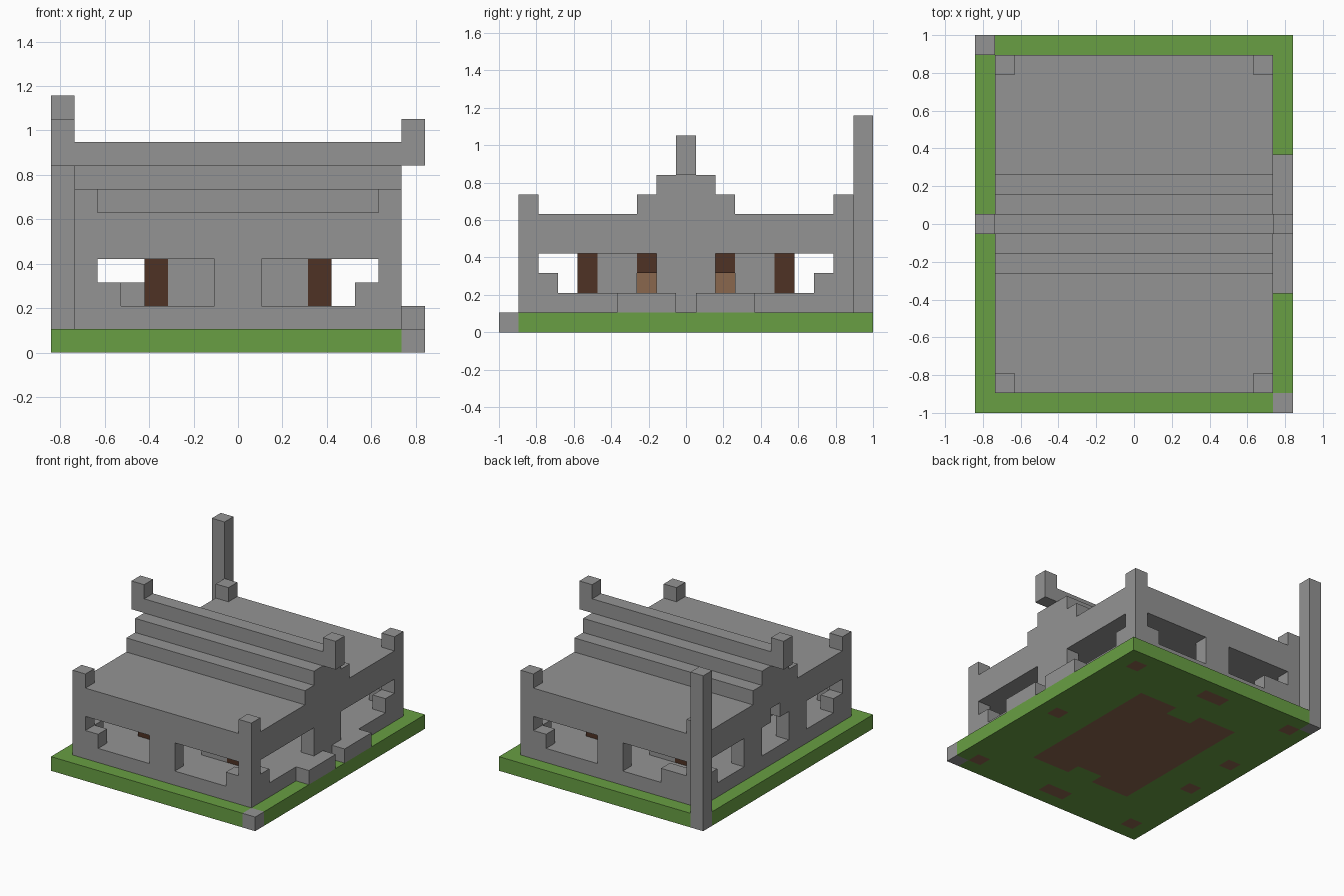
import bpy
import bmesh
from mathutils import Matrix, Vector

U = 2 / 19  # one block

if "Cube" in bpy.data.objects:
    bpy.data.objects.remove(bpy.data.objects["Cube"], do_unlink=True)


def make_material(name, rgb):
    mat = bpy.data.materials.new(name)
    mat.use_nodes = True
    colour = (*rgb, 1)
    mat.diffuse_color = colour
    shader = next(n for n in mat.node_tree.nodes if n.type == "BSDF_PRINCIPLED")
    shader.inputs["Base Color"].default_value = colour
    return mat


stone = make_material("grey stone", (0.295, 0.295, 0.295))
grass = make_material("grass green", (0.14, 0.345, 0.056))
dark_wood = make_material("dark wood", (0.077, 0.032, 0.018))
earth = make_material("light brown earth", (0.255, 0.135, 0.075))


def finish(name, bm, mats):
    bmesh.ops.scale(bm, vec=(U, U, U), verts=bm.verts)
    bmesh.ops.recalc_face_normals(bm, faces=bm.faces)
    mesh = bpy.data.meshes.new(name)
    bm.to_mesh(mesh)
    bm.free()
    for mat in mats:
        mesh.materials.append(mat)
    obj = bpy.data.objects.new(name, mesh)
    bpy.context.collection.objects.link(obj)


def blocks(name, mat, *spans, mirror_x=False, mirror_y=False):
    """Boxes given as (x range, y range, z range) in blocks, optionally mirrored."""
    bm = bmesh.new()
    for span in spans:
        for sx in ((1, -1) if mirror_x else (1,)):
            for sy in ((1, -1) if mirror_y else (1,)):
                size = Vector([b - a for a, b in span])
                mid = Vector([(a + b) / 2 for a, b in span])
                mid.x *= sx
                mid.y *= sy
                matrix = Matrix.Translation(mid) @ Matrix.Diagonal((*size, 1))
                bmesh.ops.create_cube(bm, size=1, matrix=matrix)
    finish(name, bm, [mat])


# Ground slab: grass, two stone corners, earth footings seen underneath
def ground_colour(face):
    c = face.calc_center_median()
    x, y = c.x, c.y
    ax, ay = abs(x), abs(y)
    if (x > 7 and y < -8.5) or (x < -7 and y > 8.5):
        return 1
    if c.z < 0.1:
        core = ax < 4 and ay < 5.5 and not (ax < 1 and ay > 4.5)
        wall_end = 7.5 < ay < 8.5 and (ax < 1 or 6 < ax < 7)
        left_post = 6 < x < 7 and ay < 0.5
        right_posts = -7 < x < -6 and 1.5 < ay < 2.5
        if core or wall_end or left_post or right_posts:
            return 2
    return 0


bm = bmesh.new()
bmesh.ops.create_grid(bm, x_segments=16, y_segments=19, size=1,
                      matrix=Matrix.Diagonal((8, 9.5, 1, 1)))
extruded = bmesh.ops.extrude_face_region(bm, geom=bm.faces[:], use_keep_orig=True)
top = [v for v in extruded["geom"] if isinstance(v, bmesh.types.BMVert)]
bmesh.ops.translate(bm, verts=top, vec=(0, 0, 1))
for f in bm.faces:
    f.material_index = ground_colour(f)
finish("ground_slab", bm, [grass, stone, earth])

# Raised floor and ceiling, the ceiling notched above the right doorway
blocks("floor", stone, ((-7, 7), (-8.5, 8.5), (1, 2)))
blocks("ceiling", stone, ((-6, 7), (-8.5, 8.5), (4, 5)))
blocks("right_lintel", stone, ((-7, -6), (0.5, 8.5), (4, 5)), mirror_y=True)

# Piers between the windows and the doorway
blocks("corner_pier", stone, ((6, 7), (7.5, 8.5), (2, 4)), mirror_x=True, mirror_y=True)
blocks("end_pier", stone, ((-1, 1), (7.5, 8.5), (2, 4)), mirror_y=True)
blocks("left_pier", stone, ((6, 7), (-1.5, 1.5), (2, 4)))
blocks("right_pier", stone, ((-7, -6), (1.5, 3.5), (2, 4)), mirror_y=True)

# Stepped blocks in the window corners
blocks("end_window_step", stone, ((5, 6), (7.5, 8.5), (2, 3)), mirror_x=True, mirror_y=True)
blocks("side_window_step", stone, ((6, 7), (6.5, 7.5), (2, 3)), mirror_x=True, mirror_y=True)
blocks("back_window_extra_step", stone, ((-5, -4), (7.5, 8.5), (2, 3)))

# Stepped roof, ridge with raised ends, corner merlons
blocks("roof_slab", stone, ((-7, 7), (-8.5, 8.5), (5, 6)))
for i in range(3):
    half = 2.5 - i
    blocks("roof_step", stone, ((-7, 7), (-half, half), (6 + i, 7 + i)))
blocks("ridge_end", stone, ((7, 8), (-0.5, 0.5), (8, 10)), mirror_x=True)
blocks("corner_merlon", stone, ((6, 7), (7.5, 8.5), (6, 7)), mirror_x=True, mirror_y=True)

# Tall post and outside benches
blocks("tall_post", stone, ((-8, -7), (8.5, 9.5), (1, 11)))
blocks("bench", stone, ((7, 8), (0.5, 3.5), (1, 2)), mirror_y=True)

# Inner chamber: stone walls, timber corners, end doors and side lintels
blocks("chamber_wall", stone,
       ((1, 3), (4.5, 5.5), (2, 4)), ((3, 4), (2.5, 4.5), (2, 4)),
       mirror_x=True, mirror_y=True)
blocks("chamber_corner_timber", dark_wood, ((3, 4), (4.5, 5.5), (2, 4)),
       mirror_x=True, mirror_y=True)
blocks("chamber_end_door", dark_wood, ((-1, 1), (3.5, 4.5), (2, 4)), mirror_y=True)
blocks("chamber_side_lintel", dark_wood, ((3, 4), (-2.5, 2.5), (3, 4)), mirror_x=True)
blocks("chamber_earth_mound", earth, ((-1, 1), (-2.5, 2.5), (2, 3)))
